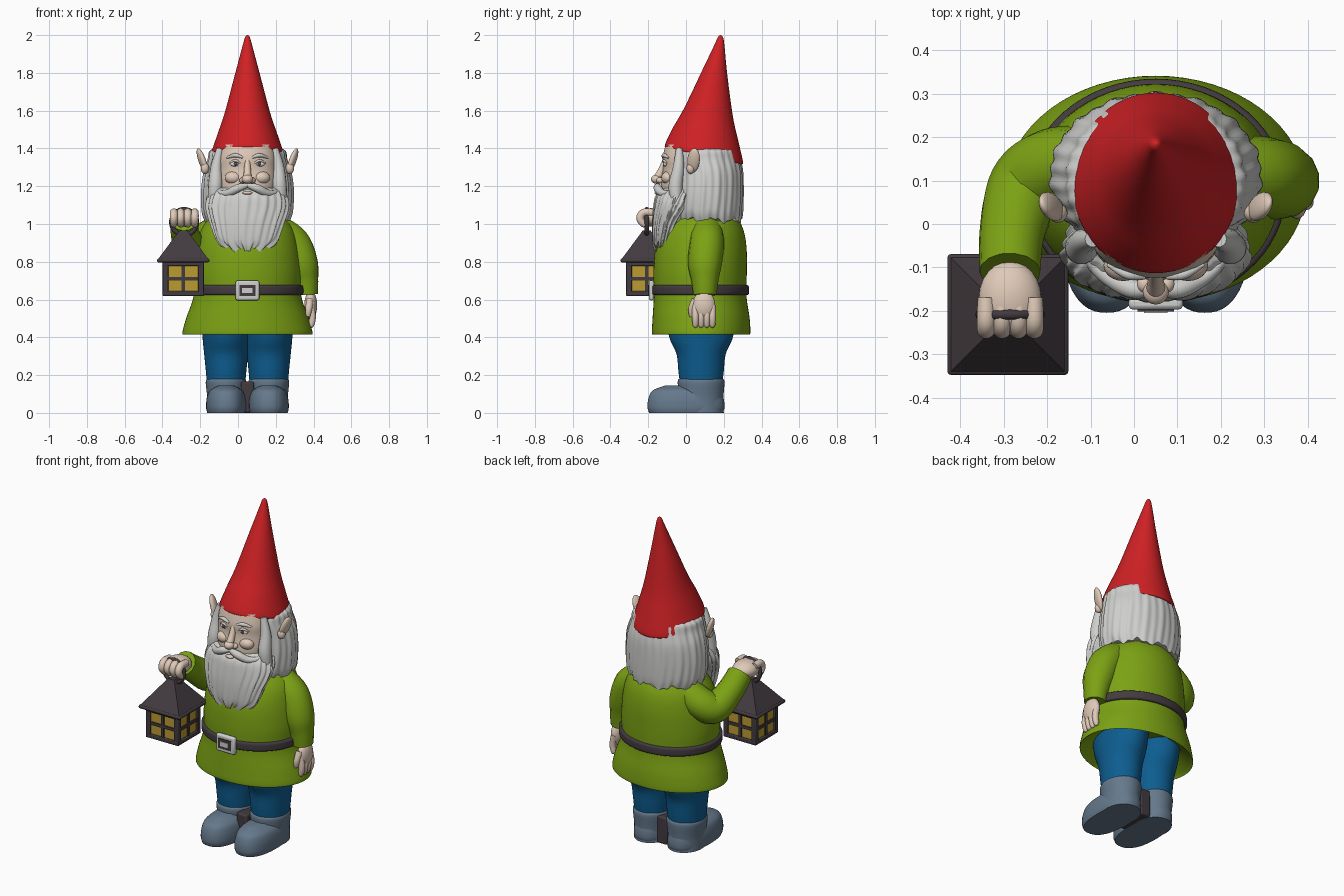
import bpy, bmesh
from math import sin, cos, pi, radians

cube = bpy.data.objects.get("Cube")
if cube:
    bpy.data.objects.remove(cube, do_unlink=True)

MID = .05  # body centre line


def material(name, r, g, b):
    m = bpy.data.materials.new(name)
    m.use_nodes = True
    m.diffuse_color = (r, g, b, 1)
    m.node_tree.nodes["Principled BSDF"].inputs["Base Color"].default_value = (r, g, b, 1)
    return m


red = material("hat red", .62, .015, .018)
green = material("tunic green", .2, .36, .007)
blue = material("trouser blue", .004, .11, .28)
slate = material("boot slate", .13, .19, .26)
dark = material("dark brown", .055, .043, .05)
grey = material("hair grey", .62, .62, .61)
skin = material("skin", .74, .59, .48)
amber = material("window amber", .5, .33, .03)
white = material("eye white", .75, .75, .75)
iris = material("iris", .05, .08, .12)


def finish(obj, name, mat, angle=50):
    obj.name = name
    obj.data.materials.clear()
    obj.data.materials.append(mat)
    bpy.ops.object.select_all(action='DESELECT')
    obj.select_set(True)
    bpy.context.view_layer.objects.active = obj
    bpy.ops.object.shade_smooth_by_angle(angle=radians(angle))
    return obj


def spline(rows, steps=6):
    """Smooth rows of numbers with a Catmull-Rom curve."""
    out = []
    last = len(rows) - 1
    for i in range(last):
        a, b, c, d = (rows[max(0, min(last, i + k))] for k in (-1, 0, 1, 2))
        for k in range(steps):
            t = k / steps
            out.append([q + t / 2 * (r - p + t * (2 * p - 5 * q + 4 * r - s + t * (3 * (q - r) + s - p)))
                        for p, q, r, s in zip(a, b, c, d)])
    return out + [list(rows[-1])]


def loft(name, mat, x, rows, seg=48, power=2, ripple=0, count=0, ragged=0):
    """Stack ellipses; each row is height, y centre, x radius, y radius, tilt."""
    rows = spline([tuple(r) + (0,) * (5 - len(r)) for r in rows])
    bm = bmesh.new()
    rings = []
    for i, (z, y, rx, ry, tilt) in enumerate(rows):
        ring = []
        fade = (1 - i / len(rows)) ** 2
        for k in range(seg):
            a = 2 * pi * k / seg
            c, s = cos(a), sin(a)
            f = (abs(c) ** power + abs(s) ** power) ** (-1 / power)
            f *= 1 + ripple * (sin(count * a + 2 * sin(9 * z)) + .6 * sin(count * .5 * a - 8 * z))
            jag = ragged * fade * (sin(9 * a) + .6 * sin(23 * a))
            ring.append(bm.verts.new((x + rx * c * f, y + ry * s * f, z + jag - tilt * ry * s)))
        rings.append(ring)
    for lo, hi in zip(rings, rings[1:]):
        for k in range(seg):
            n = (k + 1) % seg
            bm.faces.new((lo[k], lo[n], hi[n], hi[k]))
    bm.faces.new(rings[0][::-1])
    bm.faces.new(rings[-1])
    bmesh.ops.recalc_face_normals(bm, faces=bm.faces)
    mesh = bpy.data.meshes.new(name)
    bm.to_mesh(mesh)
    bm.free()
    obj = bpy.data.objects.new(name, mesh)
    bpy.context.collection.objects.link(obj)
    return finish(obj, name, mat, 65)


def tube(name, mat, points):
    """Round tube through points of x, y, z, radius."""
    curve = bpy.data.curves.new(name, 'CURVE')
    curve.dimensions = '3D'
    curve.bevel_depth = 1
    curve.bevel_resolution = 5
    curve.use_fill_caps = True
    s = curve.splines.new('POLY')
    path = spline(points)
    s.points.add(len(path) - 1)
    for p, (x, y, z, r) in zip(s.points, path):
        p.co = (x, y, z, 1)
        p.radius = r
    obj = bpy.data.objects.new(name, curve)
    bpy.context.collection.objects.link(obj)
    bpy.ops.object.select_all(action='DESELECT')
    obj.select_set(True)
    bpy.context.view_layer.objects.active = obj
    bpy.ops.object.convert(target='MESH')
    return finish(bpy.context.object, name, mat)


def blob(name, mat, loc, scale, rot=(0, 0, 0)):
    bpy.ops.mesh.primitive_uv_sphere_add(segments=24, ring_count=16, radius=1, location=loc, rotation=rot)
    bpy.context.object.scale = scale
    return finish(bpy.context.object, name, mat)


def box(name, mat, loc, size, bevel=0):
    bpy.ops.mesh.primitive_cube_add(size=1, location=loc)
    obj = bpy.context.object
    obj.scale = size
    bpy.ops.object.transform_apply(location=False, rotation=False, scale=True)
    if bevel:
        mod = obj.modifiers.new("bevel", 'BEVEL')
        mod.width = bevel
        mod.segments = 2
    return finish(obj, name, mat, 35)


# Boots and trousers
for side, s in (("right", -1), ("left", 1)):
    x = MID + s * .113
    loft(side + "_boot_foot", slate, x, [(0, 0, .1, .195), (.03, 0, .106, .204), (.08, 0, .102, .198),
         (.12, 0, .085, .175), (.145, .01, .04, .12)], power=2.4)
    loft(side + "_boot_shaft", slate, x, [(0, .08, .1, .12), (.08, .08, .1, .118), (.16, .08, .108, .124),
         (.18, .08, .1, .118)])
    loft(side + "_trouser_leg", blue, x, [(.14, .08, .1, .11), (.22, .08, .107, .12), (.31, .08, .116, .13),
         (.39, .08, .124, .165), (.48, .08, .13, .185)])
box("boot_divider", dark, (MID, .06, .083), (.07, .2, .165), .01)

# Tunic with hollow hem, belt and buckle
loft("tunic", green, MID, [(.48, .08, .24, .18), (.43, .08, .325, .245), (.42, .08, .345, .26),
     (.5, .08, .325, .257), (.62, .075, .285, .245), (.75, .075, .285, .247), (.88, .08, .27, .24),
     (.98, .09, .24, .21), (1.06, .1, .17, .15), (1.09, .1, .1, .1)], seg=64)
loft("belt", dark, MID, [(.622, .075, .275, .24), (.628, .075, .296, .256), (.65, .075, .299, .259),
     (.672, .075, .296, .256), (.678, .075, .275, .24)], seg=64)
box("buckle", grey, (MID, -.183, .648), (.125, .028, .105), .01)
box("buckle_inset", dark, (MID, -.198, .648), (.085, .006, .06))
box("buckle_plate", grey, (MID, -.202, .648), (.055, .006, .028))

# Lowered left arm and hand
tube("left_sleeve", green, [(.2, .11, .97, .085), (.29, .11, .9, .092), (.335, .1, .79, .09),
     (.355, .1, .7, .072), (.362, .1, .625, .062)])
blob("left_hand", skin, (.385, .095, .57), (.034, .06, .075))
for k in range(4):
    y = .05 + k * .03
    tube("left_finger", skin, [(.385, y, .57, .018), (.395, y, .51, .018), (.388, y, .465, .015), (.383, y, .455, .006)])
tube("left_thumb", skin, [(.38, .05, .6, .02), (.375, .03, .55, .018), (.37, .03, .51, .012)])

# Raised right arm and fist
tube("right_sleeve", green, [(-.1, .14, .97, .085), (-.19, .13, .91, .09), (-.25, .08, .88, .088),
     (-.28, -.02, .95, .076), (-.285, -.11, 1.02, .07)])
blob("right_fist", skin, (-.285, -.17, 1.035), (.072, .085, .05))
for k in range(4):
    x = -.34 + k * .037
    tube("right_finger", skin, [(x, -.17, 1.06, .02), (x, -.225, 1.06, .021), (x, -.243, 1.03, .021),
         (x, -.225, 1, .018), (x, -.2, .995, .012)])

# Lantern: glowing core behind posts and cross bars
LX, LY, HALF = -.29, -.208, .107
box("lantern_glass", amber, (LX, LY, .71), (.198, .198, .17))
box("lantern_base", dark, (LX, LY, .632), (.22, .22, .025), .005)
box("lantern_top", dark, (LX, LY, .79), (.22, .22, .025), .005)
for s in (-1, 1):
    for t in (-1, 1):
        box("lantern_post", dark, (LX + s * .094, LY + t * .094, .71), (.03, .03, .17), .004)
    for w, h in ((.018, .17), (.2, .018)):
        box("lantern_bar", dark, (LX, LY + s * .097, .71), (w, .018, h))
        box("lantern_bar", dark, (LX + s * .097, LY, .71), (.018, w, h))
box("lantern_eave", dark, (LX, LY, .807), (.278, .278, .02), .008)
bpy.ops.mesh.primitive_cone_add(vertices=4, radius1=.187, radius2=.03, depth=.15,
                                location=(LX, LY, .89), rotation=(0, 0, pi / 4))
finish(bpy.context.object, "lantern_roof", dark, 30)
bpy.ops.mesh.primitive_torus_add(major_radius=.068, minor_radius=.012, major_segments=32, minor_segments=10,
                                 location=(LX + .005, LY, 1.01), rotation=(pi / 2, 0, 0))
finish(bpy.context.object, "lantern_ring", dark)

# Hair, face and beard
loft("hair", grey, MID, [(1.02, .115, .22, .18), (1.07, .11, .238, .19), (1.17, .11, .243, .192),
     (1.27, .11, .232, .19), (1.34, .1, .21, .188), (1.385, .1, .2, .175), (1.405, .1, .165, .16)],
     seg=144, ripple=.013, count=30, ragged=.012)
loft("face", skin, MID, [(1.1, -.02, .13, .1), (1.2, -.02, .15, .112), (1.29, -.02, .15, .102),
     (1.35, -.02, .15, .104), (1.42, -.02, .135, .088)])
loft("beard", grey, MID, [(.855, -.13, .06, .028), (.9, -.12, .15, .055), (1, -.1, .19, .078),
     (1.09, -.065, .215, .105), (1.15, -.045, .205, .112), (1.19, -.02, .18, .1)],
     seg=144, ripple=.025, count=26, ragged=.016)
blob("nose_tip", skin, (MID, -.155, 1.237), (.03, .03, .024))
tube("nose_bridge", skin, [(MID, -.11, 1.34, .014), (MID, -.128, 1.29, .018), (MID, -.15, 1.245, .022)])
blob("lower_lip", skin, (MID, -.15, 1.165), (.026, .016, .01))
for side, s in (("right", -1), ("left", 1)):
    def at(dx):
        return MID + s * dx
    blob(side + "_nostril", skin, (at(.025), -.138, 1.231), (.018, .02, .016))
    blob(side + "_cheek", skin, (at(.075), -.095, 1.245), (.045, .036, .034))
    blob(side + "_eye", white, (at(.065), -.108, 1.318), (.025, .013, .014))
    blob(side + "_iris", iris, (at(.063), -.118, 1.319), (.011, .005, .011))
    tube(side + "_eyelid", skin, [(at(.035), -.117, 1.32, .004), (at(.065), -.118, 1.336, .007), (at(.095), -.102, 1.322, .004)])
    tube(side + "_eyebrow", grey, [(at(.025), -.122, 1.352, .006), (at(.065), -.116, 1.364, .011), (at(.11), -.093, 1.35, .005)])
    tube(side + "_moustache", grey, [(at(0), -.148, 1.205, .012), (at(.05), -.15, 1.19, .022),
         (at(.1), -.128, 1.165, .02), (at(.14), -.1, 1.165, .014), (at(.165), -.075, 1.185, .004)])
    tube(side + "_sideburn", grey, [(at(.145), -.035, 1.4, .018), (at(.165), -.04, 1.3, .03), (at(.17), -.055, 1.2, .038), (at(.18), -.05, 1.1, .03)])
    blob(side + "_ear", skin, (at(.24), .04, 1.337), (.018, .034, .068), (-.2, s * .3, s * -.3))
    blob(side + "_ear_lobe", skin, (at(.225), .025, 1.295), (.022, .022, .03))

# Leaning pointed hat
loft("hat", red, MID, [(1.362, .095, .18, .195, .22), (1.372, .095, .192, .207, .22), (1.47, .103, .16, .175, .2),
     (1.59, .118, .12, .13, .15), (1.8, .15, .064, .068, .08), (1.95, .177, .024, .026),
     (1.99, .182, .012, .013), (2, .183, .002, .002)], seg=64)
